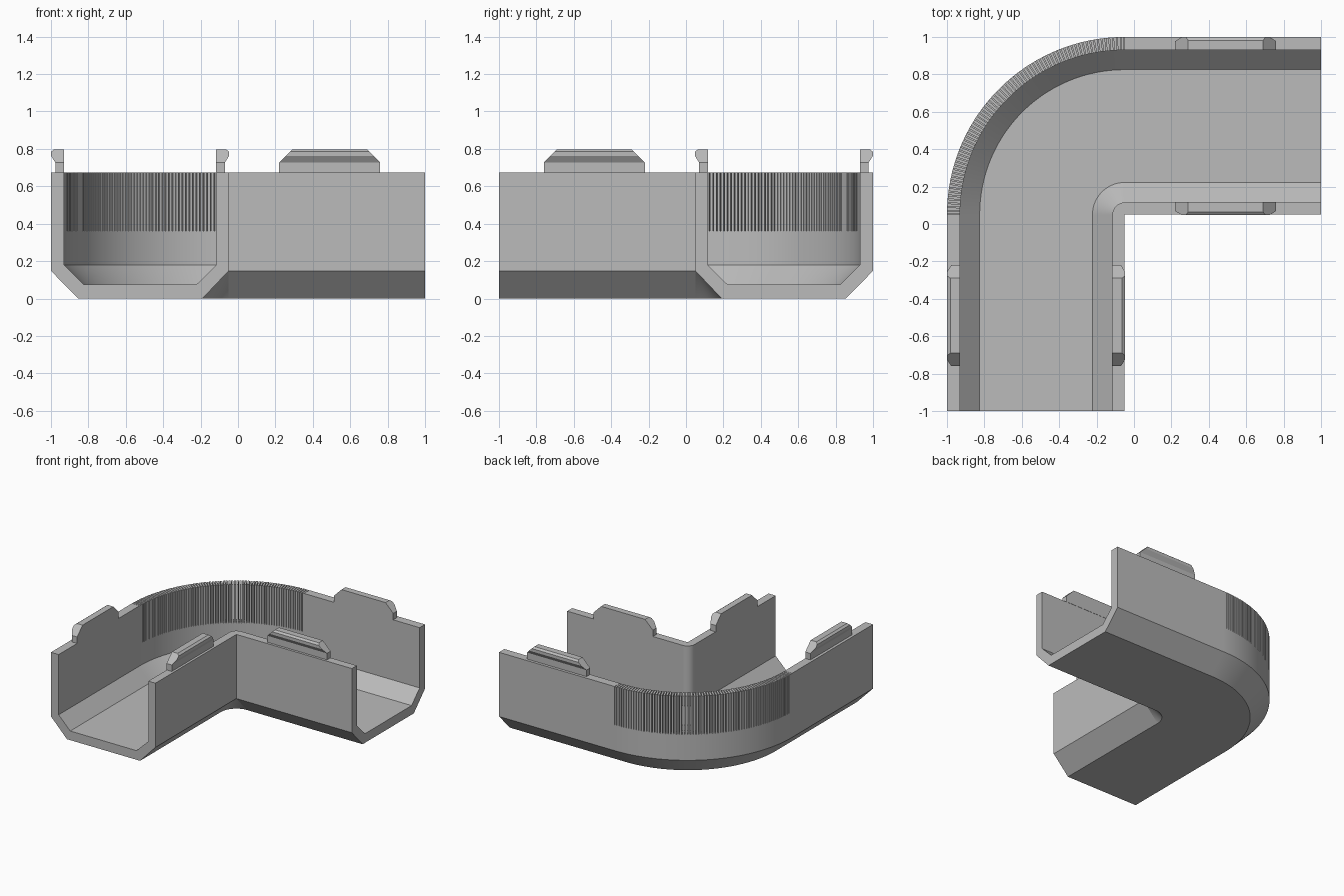
import bpy
import bmesh
from math import radians, cos, sin

if "Cube" in bpy.data.objects:
    bpy.data.objects.remove(bpy.data.objects["Cube"], do_unlink=True)

# One plain grey for everything
grey = bpy.data.materials.new("plain grey")
grey.use_nodes = True
COLOUR = (0.5, 0.5, 0.5, 1)
grey.diffuse_color = COLOUR
grey.node_tree.nodes["Principled BSDF"].inputs["Base Color"].default_value = COLOUR

CX, CY = -0.05, 0.05      # pivot of the bend, at the sharp inner corner
LEG = 1.05                # straight length past the bend
WALL_TOP, SLIT_Z = 0.675, 0.36
R_IN, R_OUT = 0.88, 0.95  # outer wall
SLITS = 72
PITCH = 90 / SLITS


def place(r, z, angle, run=0):
    """Point at radius r on the path; run moves it out along a leg."""
    a = radians(angle)
    dx, dy = (run, 0) if angle < 135 else (0, -run)
    return (CX + r * cos(a) + dx, CY + r * sin(a) + dy, z)


def sweep(bm, profile, stations):
    """Skin a closed (r, z) profile through (angle, run) stations and cap it."""
    rings = [[bm.verts.new(place(r, z, *s)) for r, z in profile] for s in stations]
    n = len(profile)
    for a, b in zip(rings, rings[1:]):
        for i in range(n):
            j = (i + 1) % n
            bm.faces.new((a[i], a[j], b[j], b[i]))
    bm.faces.new(rings[0])
    bm.faces.new(rings[-1])


def finish(bm, name):
    bmesh.ops.remove_doubles(bm, verts=bm.verts, dist=0.00001)
    bmesh.ops.recalc_face_normals(bm, faces=bm.faces)
    mesh = bpy.data.meshes.new(name)
    bm.to_mesh(mesh)
    bm.free()
    mesh.materials.append(grey)
    obj = bpy.data.objects.new(name, mesh)
    bpy.context.collection.objects.link(obj)
    bpy.ops.object.select_all(action='DESELECT')
    obj.select_set(True)
    bpy.context.view_layer.objects.active = obj
    bpy.ops.object.shade_smooth_by_angle(angle=radians(25))


def channel(outer_top):
    """Trough cross-section with chamfered lower corners."""
    return [(R_OUT, 0.148), (0.805, 0), (0.14, 0), (0, 0.148),
            (0, WALL_TOP), (0.065, WALL_TOP), (0.065, 0.18), (0.172, 0.075),
            (0.775, 0.075), (R_IN, 0.18), (R_IN, outer_top), (R_OUT, outer_top)]


# Straight legs
for name, angle in (("front_leg", 180), ("side_leg", 90)):
    bm = bmesh.new()
    sweep(bm, channel(WALL_TOP), [(angle, LEG), (angle, 0)])
    finish(bm, name)

# Curved trough with a lowered outer wall
bm = bmesh.new()
sweep(bm, channel(SLIT_Z), [(180 - i * PITCH, 0) for i in range(SLITS + 1)])
finish(bm, "bend_trough")

# Row of upright fins with narrow slits between them
bm = bmesh.new()
fin = [(R_IN, SLIT_Z), (R_OUT, SLIT_Z), (R_OUT, WALL_TOP), (R_IN, WALL_TOP)]
half = PITCH * 0.375
for i in range(SLITS):
    mid = 90 + (i + 0.5) * PITCH
    sweep(bm, fin, [(mid - half, 0), (mid + half, 0)])
finish(bm, "bend_fins")

# Snap clips: a stem and an outward lip, with sloping ends above the stem
STEM_TOP = 0.728
lip = [(0, WALL_TOP), (0.047, WALL_TOP), (0.047, STEM_TOP), (0.069, 0.762),
       (0.069, 0.785), (0.052, 0.798), (0, 0.798), (0, STEM_TOP)]
for leg, angle in (("front", 180), ("side", 90)):
    for side, root, out in (("outer", R_IN, 1), ("inner", 0.067, -1)):
        bm = bmesh.new()
        rings = []
        for end, direction in ((0.27, 1), (0.81, -1)):
            rings.append([bm.verts.new(place(
                root + out * d, z, angle,
                end + direction * max(0, z - STEM_TOP))) for d, z in lip])
        count = len(lip)
        for i in range(count):
            j = (i + 1) % count
            bm.faces.new((rings[0][i], rings[0][j], rings[1][j], rings[1][i]))
        for ring in rings:
            # stem end and sloping lip end
            bm.faces.new((ring[0], ring[1], ring[2], ring[7]))
            bm.faces.new(ring[2:])
        finish(bm, f"{leg}_{side}_clip")
